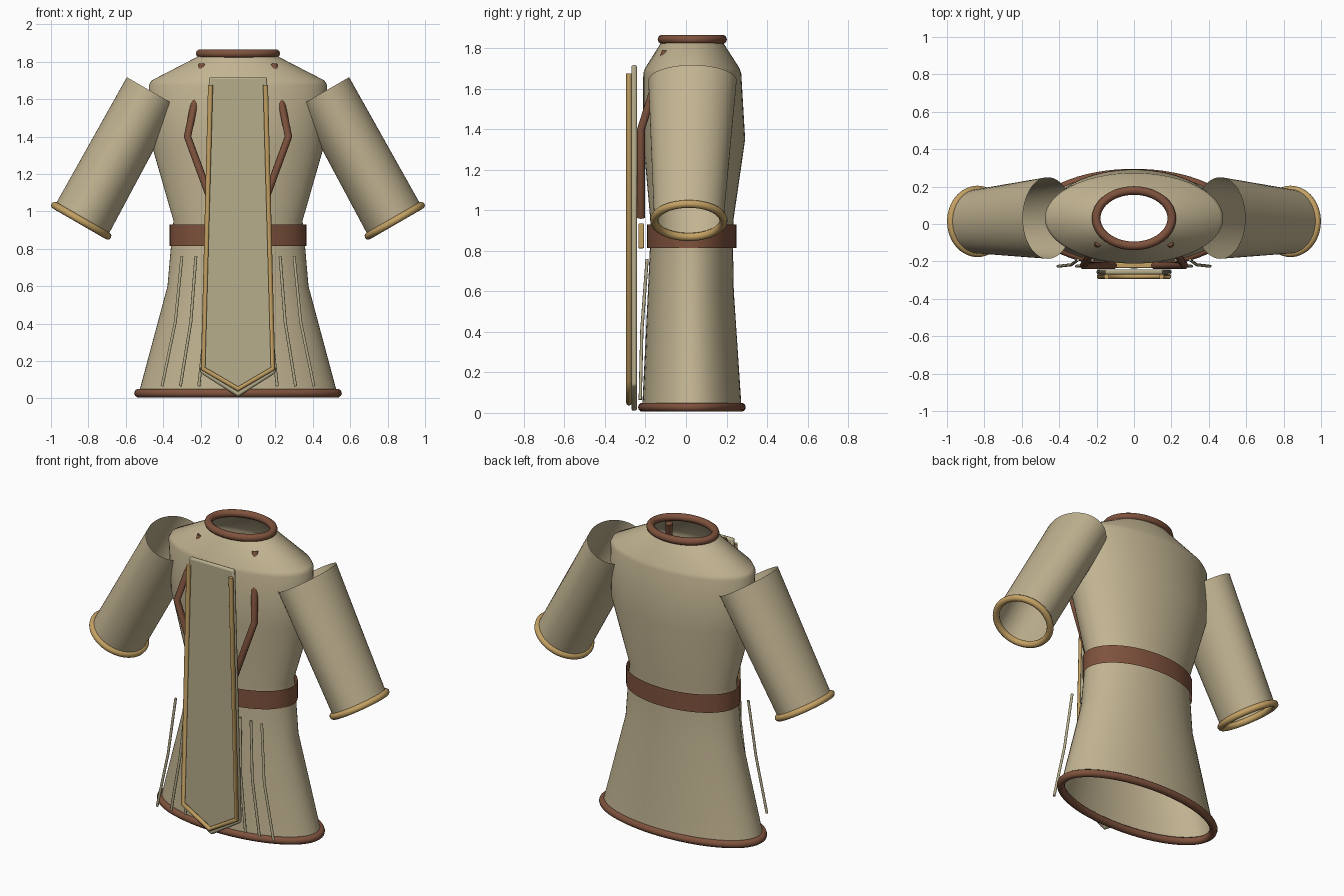
import bpy, bmesh, math
from mathutils import Vector

if "Cube" in bpy.data.objects:
    bpy.data.objects.remove(bpy.data.objects["Cube"])


def material(name, rgb):
    m = bpy.data.materials.new(name)
    m.diffuse_color = (*rgb, 1)
    m.use_nodes = True
    m.node_tree.nodes["Principled BSDF"].inputs["Base Color"].default_value = m.diffuse_color
    return m


CLOTH = material("linen", (0.54, 0.456, 0.287))
PANEL = material("dull_linen", (0.475, 0.42, 0.262))
LEATHER = material("brown_leather", (0.21, 0.084, 0.046))
GOLD = material("gold_braid", (0.55, 0.355, 0.125))
SEG = 64


def ellipse(center, u, v):
    """Points round an ellipse with half axes u and v."""
    c, u, v = Vector(center), Vector(u), Vector(v)
    return [c + u * math.cos(a) + v * math.sin(a)
            for a in (2 * math.pi * i / SEG for i in range(SEG))]


def finish(bm, name, mat):
    bmesh.ops.recalc_face_normals(bm, faces=bm.faces)
    me = bpy.data.meshes.new(name)
    bm.to_mesh(me)
    bm.free()
    me.materials.append(mat)
    for p in me.polygons:
        p.use_smooth = True
    me.set_sharp_from_angle(angle=math.radians(35))
    ob = bpy.data.objects.new(name, me)
    bpy.context.collection.objects.link(ob)
    return ob


def loft(name, rings, mat):
    """Open shell of cloth through a stack of rings."""
    bm = bmesh.new()
    rows = [[bm.verts.new(p) for p in r] for r in rings]
    for a, b in zip(rows, rows[1:]):
        for i in range(SEG):
            j = (i + 1) % SEG
            bm.faces.new((a[i], a[j], b[j], b[i]))
    return finish(bm, name, mat)


def tube(name, pts, radius, mat, closed=False):
    """Round cord along a path."""
    cu = bpy.data.curves.new(name, 'CURVE')
    cu.dimensions = '3D'
    cu.bevel_depth = radius
    cu.bevel_resolution = 3
    cu.use_fill_caps = not closed
    sp = cu.splines.new('POLY')
    sp.points.add(len(pts) - 1)
    for p, co in zip(sp.points, pts):
        p.co = (*co, 1)
    sp.use_cyclic_u = closed
    sp.use_smooth = True
    cu.materials.append(mat)
    ob = bpy.data.objects.new(name, cu)
    bpy.context.collection.objects.link(ob)
    return ob


def plate(name, outline, y0, y1, bevel, mat):
    """Front-facing outline (x, z) extruded from y0 to y1."""
    bm = bmesh.new()
    f = bm.faces.new([bm.verts.new((x, y0, z)) for x, z in outline])
    ext = bmesh.ops.extrude_face_region(bm, geom=[f])
    moved = [v for v in ext["geom"] if isinstance(v, bmesh.types.BMVert)]
    bmesh.ops.translate(bm, verts=moved, vec=(0, y1 - y0, 0))
    ob = finish(bm, name, mat)
    mod = ob.modifiers.new("soft_edge", 'BEVEL')
    mod.width = bevel
    mod.segments = 2
    return ob


def level(z, rx, ry, cy):
    return ellipse((0, cy, z), (rx, 0, 0), (0, ry, 0))


# Tunic body: z, half width, half depth, centre y
profile = [(0.03, 0.53, 0.245, 0.029), (0.6, 0.377, 0.212, 0.024),
           (0.82, 0.358, 0.205, 0.027), (0.95, 0.345, 0.205, 0.029),
           (1.35, 0.46, 0.252, 0.04), (1.675, 0.477, 0.242, 0.031),
           (1.7, 0.462, 0.234, 0.031), (1.83, 0.21, 0.152, 0.03)]
loft("tunic_body", [level(*p) for p in profile], CLOTH)

# Hem, neck rim and belt
tube("hem_rim", level(0.028, 0.532, 0.243, 0.029), 0.023, LEATHER, True)
tube("neck_rim", level(1.844, 0.202, 0.148, 0.031), 0.023, LEATHER, True)
loft("belt", [level(0.815, 0.365, 0.221, 0.029),
              level(0.93, 0.365, 0.221, 0.029)], LEATHER)

# Buckle behind the front panel
plate("buckle", [(-0.11, 0.812), (0.11, 0.812), (0.11, 0.935), (-0.11, 0.935)],
      -0.235, -0.207, 0.006, GOLD)

# Hanging front panel with a pointed end and braid trim
plate("front_panel", [(-0.155, 1.717), (-0.2, 0.135), (0, 0.008),
                      (0.2, 0.135), (0.155, 1.717)], -0.27, -0.242, 0.01, PANEL)
tube("panel_trim", [(-0.147, -0.281, 1.675), (-0.187, -0.281, 0.16),
                    (0, -0.281, 0.05), (0.187, -0.281, 0.16),
                    (0.147, -0.281, 1.675)], 0.014, GOLD)

for s, side in ((-1, "left"), (1, "right")):
    # Sleeve with cuff ring
    tilt = Vector((0.866 * s, 0, 0.5))
    top = ellipse((0.46 * s, 0.032, 1.64), tilt * 0.155, (0, 0.218, 0))
    cuff = ellipse((0.838 * s, 0.014, 0.95), tilt * 0.163, (0, 0.171, 0))
    loft(side + "_sleeve", [top, cuff], CLOTH)
    tube(side + "_cuff", cuff, 0.02, GOLD, True)

    # Chest cord, running out through the cloth and under the panel
    tube(side + "_chest_cord", [(0.19 * s, -0.1, 1.785), (0.27 * s, -0.222, 1.4),
                                (0.11 * s, -0.222, 0.965)], 0.02, LEATHER)

    # Skirt pleats
    for i, (x0, x1, x2) in enumerate(((0.15, 0.172, 0.21), (0.225, 0.252, 0.308),
                                      (0.3, 0.335, 0.406))):
        tube(f"{side}_pleat_{i + 1}", [(x0 * s, -0.192, 0.76), (x1 * s, -0.218, 0.41),
                                       (x2 * s, -0.226, 0.065)], 0.008, PANEL)
